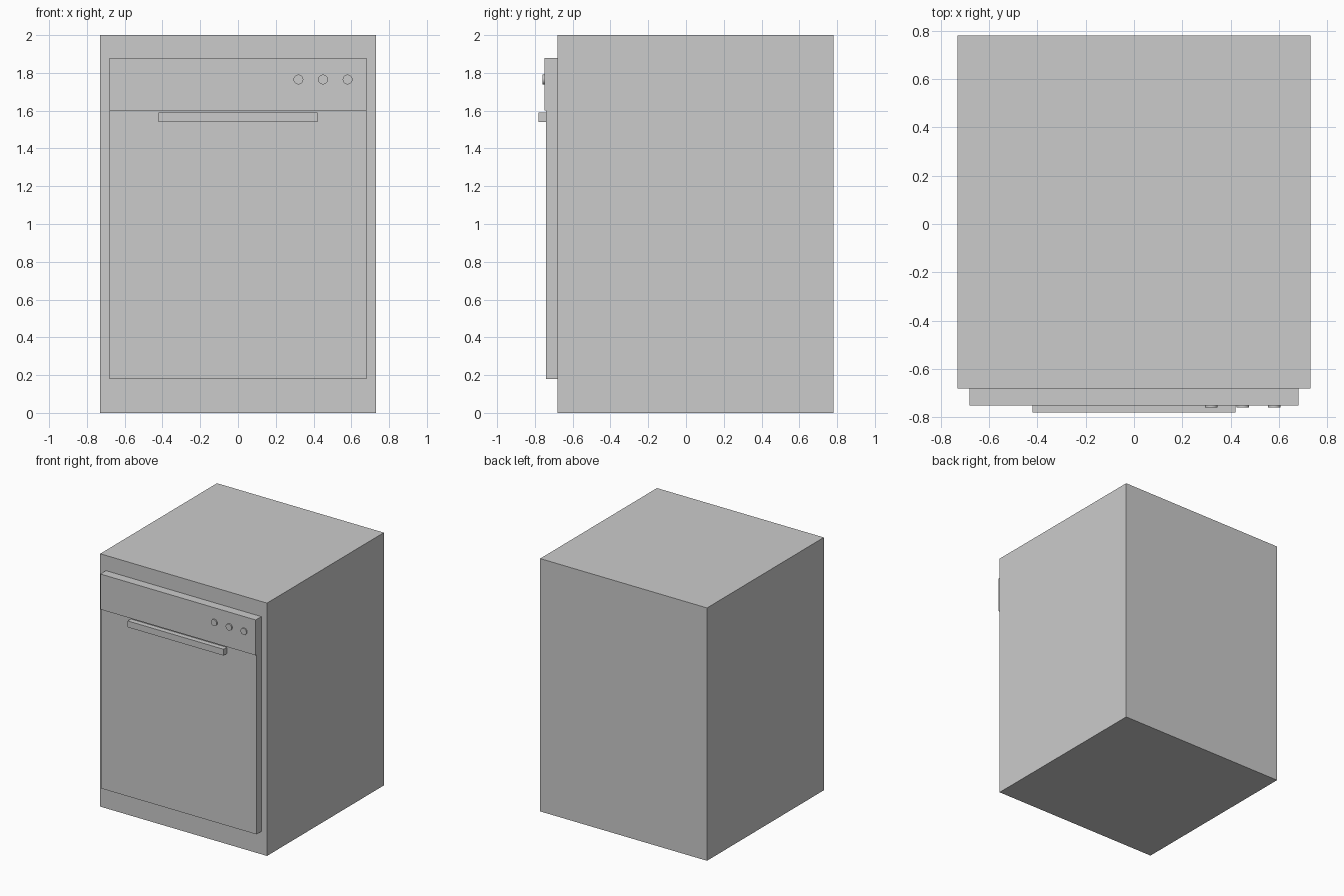
import bpy
import math

if "Cube" in bpy.data.objects:
    bpy.data.objects.remove(bpy.data.objects["Cube"])


def box(name, x, y, z):
    """Box from (min, max) ranges on each axis."""
    bpy.ops.mesh.primitive_cube_add(size=1, location=[sum(r) / 2 for r in (x, y, z)])
    ob = bpy.context.object
    ob.name = name
    ob.scale = [r[1] - r[0] for r in (x, y, z)]
    bpy.ops.object.transform_apply(location=False, rotation=False, scale=True)
    return ob


# Cabinet
box("cabinet", (-0.73, 0.73), (-0.68, 0.78), (0, 2))

# Door, control panel overlapping its top edge, and bar handle
box("door", (-0.68, 0.68), (-0.74, -0.68), (0.18, 1.66))
box("control_panel", (-0.68, 0.68), (-0.75, -0.68), (1.60, 1.88))
box("door_handle", (-0.42, 0.42), (-0.78, -0.74), (1.54, 1.59))

# Row of round buttons on the right of the panel
for i in range(3):
    bpy.ops.mesh.primitive_cylinder_add(
        vertices=20, radius=0.026, depth=0.02,
        location=(0.32 + 0.13 * i, -0.75, 1.765),
        rotation=(math.radians(90), 0, 0))
    bpy.context.object.name = f"button_{i + 1}"
    bpy.ops.object.shade_smooth_by_angle()
